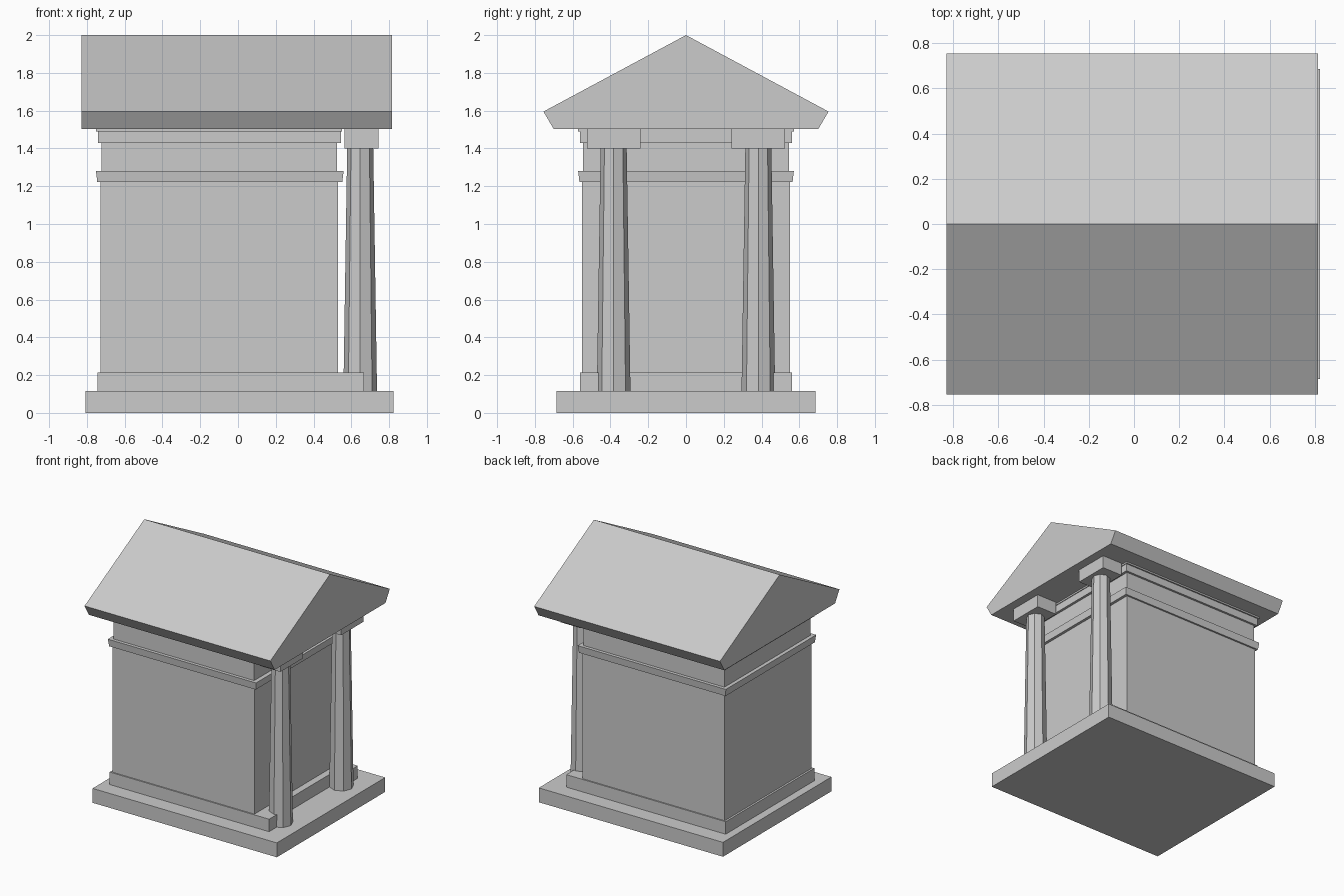
import bpy, math

if "Cube" in bpy.data.objects:
    bpy.data.objects.remove(bpy.data.objects["Cube"])

stone = bpy.data.materials.new("grey stone")
stone.diffuse_color = (0.6, 0.6, 0.6, 1)
stone.use_nodes = True
stone.node_tree.nodes["Principled BSDF"].inputs["Base Color"].default_value = stone.diffuse_color


def make(name, verts, faces):
    me = bpy.data.meshes.new(name)
    me.from_pydata(verts, [], faces)
    me.materials.append(stone)
    ob = bpy.data.objects.new(name, me)
    bpy.context.collection.objects.link(ob)
    return ob


def prism(name, bottom, top):
    """Solid between two counter-clockwise rings of equal length."""
    n = len(bottom)
    faces = [tuple(range(n))[::-1], tuple(range(n, 2 * n))]
    faces += [(i, (i + 1) % n, n + (i + 1) % n, n + i) for i in range(n)]
    return make(name, bottom + top, faces)


def rect(x0, x1, y0, y1, z):
    return [(x0, y0, z), (x1, y0, z), (x1, y1, z), (x0, y1, z)]


def block(name, x0, x1, w, z0, z1, flare=0.0):
    """Block centred on y, its top wider than its bottom by flare."""
    f = flare
    return prism(name, rect(x0, x1, -w, w, z0),
                 rect(x0 - f, x1 + f, -w - f, w + f, z1))


# Ground slab
block("base_slab", -0.807, 0.823, 0.685, 0, 0.115)

# Plinth: U-shaped, with two arms reaching past the columns
outline = [(-0.743, -0.56), (0.667, -0.56), (0.667, -0.39), (0.585, -0.39),
           (0.585, 0.39), (0.667, 0.39), (0.667, 0.56), (-0.743, 0.56)]
prism("plinth", [(x, y, 0.115) for x, y in outline],
      [(x, y, 0.215) for x, y in outline])

# Chamber walls and mouldings
block("chamber_walls", -0.727, 0.53, 0.55, 0.215, 1.225)
block("wall_band", -0.745, 0.552, 0.564, 1.222, 1.28, 0.007)
block("frieze", -0.722, 0.525, 0.545, 1.28, 1.43)
block("cornice", -0.742, 0.545, 0.562, 1.43, 1.49)
block("cornice_lip", -0.753, 0.551, 0.573, 1.49, 1.505)


# Tapered octagonal columns with capitals
def ring(cx, cy, r, z):
    return [(cx + r * math.cos(i * math.pi / 4),
             cy + r * math.sin(i * math.pi / 4), z) for i in range(8)]


for side, s in (("left", -1), ("right", 1)):
    prism(side + "_column", ring(0.647, s * 0.383, 0.089, 0.115),
          ring(0.647, s * 0.383, 0.069, 1.40))
    y0, y1 = sorted((s * 0.242, s * 0.525))
    prism(side + "_capital", rect(0.563, 0.743, y0, y1, 1.40),
          rect(0.563, 0.743, y0, y1, 1.505))

# Gabled roof with sloping eaves
profile = [(-0.70, 1.503), (0.70, 1.503), (0.755, 1.595), (0, 2.0), (-0.755, 1.595)]
prism("gable_roof", [(-0.829, y, z) for y, z in profile],
      [(0.815, y, z) for y, z in profile])
